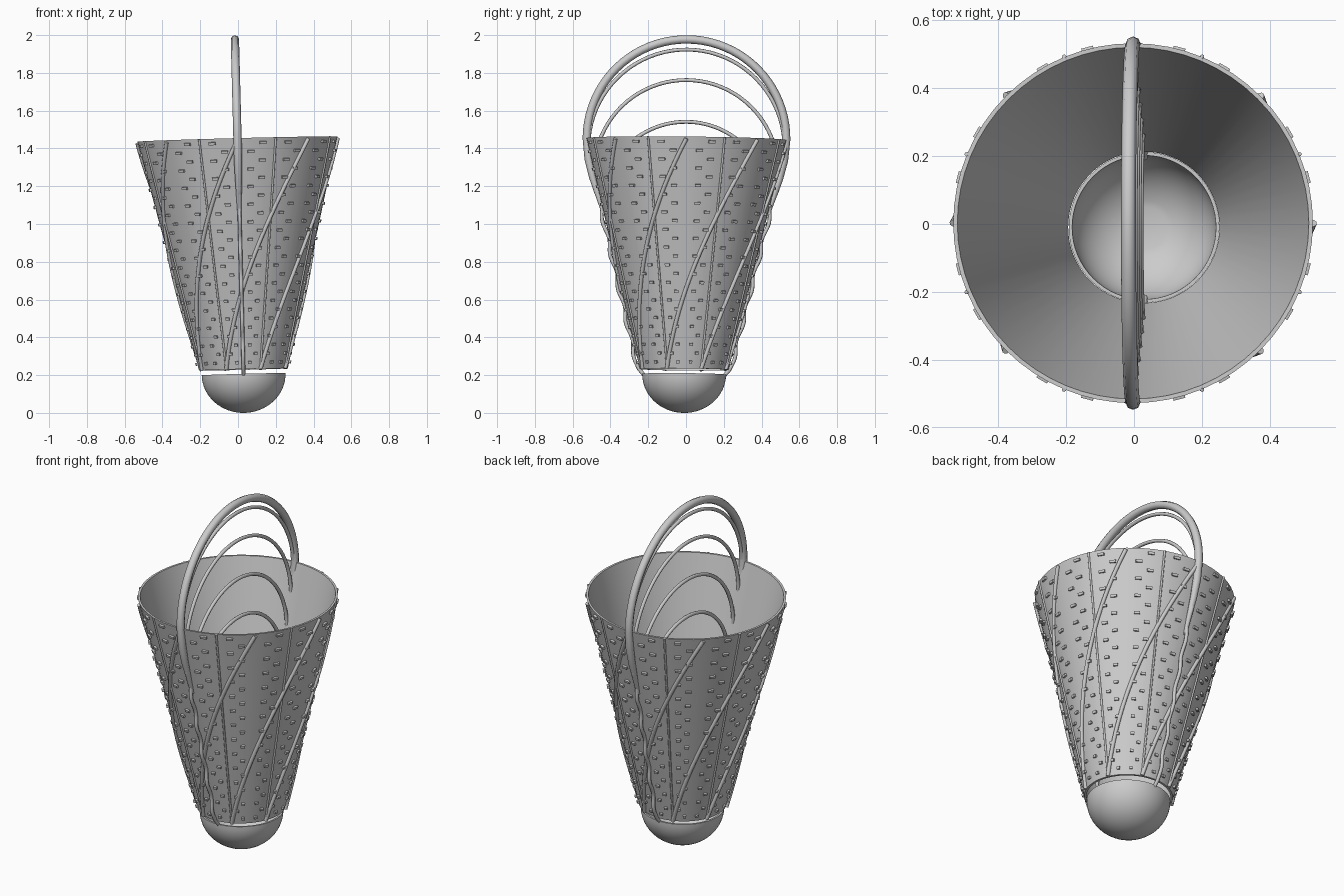
import bpy
import math
from mathutils import Matrix, Vector

cube = bpy.data.objects.get("Cube")
if cube:
    bpy.data.objects.remove(cube)

grey = bpy.data.materials.new("plain_grey")
grey.use_nodes = True
grey.diffuse_color = (0.6, 0.6, 0.6, 1)
grey.node_tree.nodes["Principled BSDF"].inputs["Base Color"].default_value = (0.6, 0.6, 0.6, 1)

# The whole basket leans slightly
LEAN = (Matrix.Translation((0.035, -0.012, 0))
        @ Matrix.Rotation(-0.026, 4, 'Y') @ Matrix.Rotation(-0.01, 4, 'X'))
Z_LOW, Z_TOP = 0.23, 1.45
R_LOW, R_TOP = 0.235, 0.53


def cone_radius(z):
    return R_LOW + (R_TOP - R_LOW) * (z - Z_LOW) / (Z_TOP - Z_LOW)


def polar(r, angle, z):
    return Vector((r * math.cos(angle), r * math.sin(angle), z))


def mesh_object(name, verts, faces):
    mesh = bpy.data.meshes.new(name)
    mesh.from_pydata(verts, [], faces)
    mesh.materials.append(grey)
    obj = bpy.data.objects.new(name, mesh)
    bpy.context.collection.objects.link(obj)
    obj.matrix_world = LEAN
    return obj


def lathe(name, profile, closed=False, segments=64):
    """Spin an (r, z) profile around the axis."""
    n = len(profile)
    verts = [polar(r, math.tau * s / segments, z)
             for s in range(segments) for r, z in profile]
    faces = []
    for s in range(segments):
        t = (s + 1) % segments
        for i in range(n if closed else n - 1):
            j = (i + 1) % n
            faces.append((s * n + i, t * n + i, t * n + j, s * n + j))
    obj = mesh_object(name, verts, faces)
    bpy.ops.object.select_all(action='DESELECT')
    obj.select_set(True)
    bpy.context.view_layer.objects.active = obj
    bpy.ops.object.shade_smooth_by_angle(angle=math.radians(30))
    return obj


def tube(name, paths, radius, sides_level=2):
    """Round tubes along point paths; a point may carry its own thickness."""
    curve = bpy.data.curves.new(name, 'CURVE')
    curve.dimensions = '3D'
    curve.bevel_depth = radius
    curve.bevel_resolution = sides_level
    curve.use_fill_caps = True
    for path in paths:
        spline = curve.splines.new('POLY')
        spline.points.add(len(path) - 1)
        for point, (co, scale) in zip(spline.points, path):
            point.co = (*co, 1)
            point.radius = scale
    curve.materials.append(grey)
    obj = bpy.data.objects.new(name, curve)
    bpy.context.collection.objects.link(obj)
    obj.matrix_world = LEAN
    return obj


# Basket wall, a thin open cone
lathe("basket_wall", [(R_LOW, Z_LOW), (R_TOP, Z_TOP),
                      (R_TOP - 0.012, Z_TOP), (R_LOW - 0.012, Z_LOW)], closed=True)

# Hollow bowl base with a small flat floor
outer = [(0.222 * math.sin(a), 0.205 - 0.205 * math.cos(a))
         for a in [math.pi / 2 * i / 16 for i in range(17)]]
outer[0] = (0.0005, 0)
inner = [(0.212 * math.sin(a), 0.205 - 0.195 * math.cos(a))
         for a in [math.pi / 2 * i / 16 for i in range(16, 2, -1)]]
floor_z = inner[-1][1]
lathe("bowl_base", outer + inner + [(0.0005, floor_z)])

# Straight thin ribs between the spiral strands
ribs = []
for k in range(8):
    a = math.tau * (k + 0.5) / 8
    ribs.append([(polar(cone_radius(z) + 0.002, a, z), 1) for z in (Z_LOW, Z_TOP)])
tube("wall_ribs", ribs, 0.006, 1)

# Spiral strands climbing the wall
strands = []
STEPS = 24
for k in range(8):
    path = []
    for i in range(STEPS + 1):
        t = i / STEPS
        z = Z_LOW + (Z_TOP - Z_LOW - 0.01) * t
        a = math.tau * k / 8 - math.radians(67.5) * (1 - t)
        path.append((polar(cone_radius(z) + 0.003, a, z), 1))
    strands.append(path)
tube("spiral_strands", strands, 0.011)

# Short raised weave stitches, in staggered rows around the wall
verts, faces = [], []
ROWS, COLUMNS = 26, 16
slope = math.atan2(R_TOP - R_LOW, Z_TOP - Z_LOW)
for row in range(ROWS):
    z = Z_LOW + 0.035 + (Z_TOP - Z_LOW - 0.06) * row / (ROWS - 1)
    r = cone_radius(z)
    for col in range(COLUMNS):
        stagger = 3.5 if (row + col) % 2 else -3.5
        a = math.tau * (col + 0.5) / COLUMNS + math.radians(stagger)
        frame = (Matrix.Translation(polar(r, a, z)) @ Matrix.Rotation(a, 4, 'Z')
                 @ Matrix.Rotation(slope, 4, 'Y'))
        base = len(verts)
        half = 0.034 * r
        for x in (-0.004, 0.011):
            for y, h in ((-half, -0.007), (half, -0.007), (half, 0.007), (-half, 0.007)):
                verts.append(frame @ Vector((x, y, h)))
        faces.append([base + i for i in (3, 2, 1, 0)])
        faces.append([base + i for i in (4, 5, 6, 7)])
        for i in range(4):
            j = (i + 1) % 4
            faces.append([base + i, base + j, base + 4 + j, base + 4 + i])
mesh_object("weave_stitches", verts, faces)


def arch(radius, z, steps=40):
    return [(Vector((0, radius * math.cos(math.pi * i / steps),
                     z + radius * math.sin(math.pi * i / steps))), 1)
            for i in range(steps + 1)]


# Thick carrying handle, its ends tapering down onto the wall
leg = [(0.43, 1.04, 0.45), (0.462, 1.14, 0.65), (0.494, 1.24, 0.85), (0.517, 1.34, 1)]
right_leg = [(Vector((0, y, z)), s) for y, z, s in leg]
left_leg = [(Vector((0, -y, z)), s) for y, z, s in reversed(leg)]
tube("carrying_handle", [right_leg + arch(0.528, Z_TOP) + left_leg], 0.022)

# Thin hoops nested under the handle, one per level of the wall
SPACING = 0.178
levels = [1.405 - 0.13 * (i > 0) - SPACING * max(i - 1, 0) for i in range(7)]
tube("inner_hoops", [arch(cone_radius(z), z) for z in levels], 0.01)

# Wavy cords joining the hoop ends down to the bowl
cords = []
for side in (-1, 1):
    path = [(Vector((0, side * 0.205, 0.19)), 1)]
    for i in range(61):
        z = Z_LOW + (1.4 - Z_LOW) * i / 60
        wave = math.sin(math.pi * (z - levels[1]) / SPACING) ** 2
        path.append((Vector((0, side * (cone_radius(z) + 0.002 + 0.016 * wave), z)), 1))
    cords.append(path)
tube("wavy_cords", cords, 0.01)
